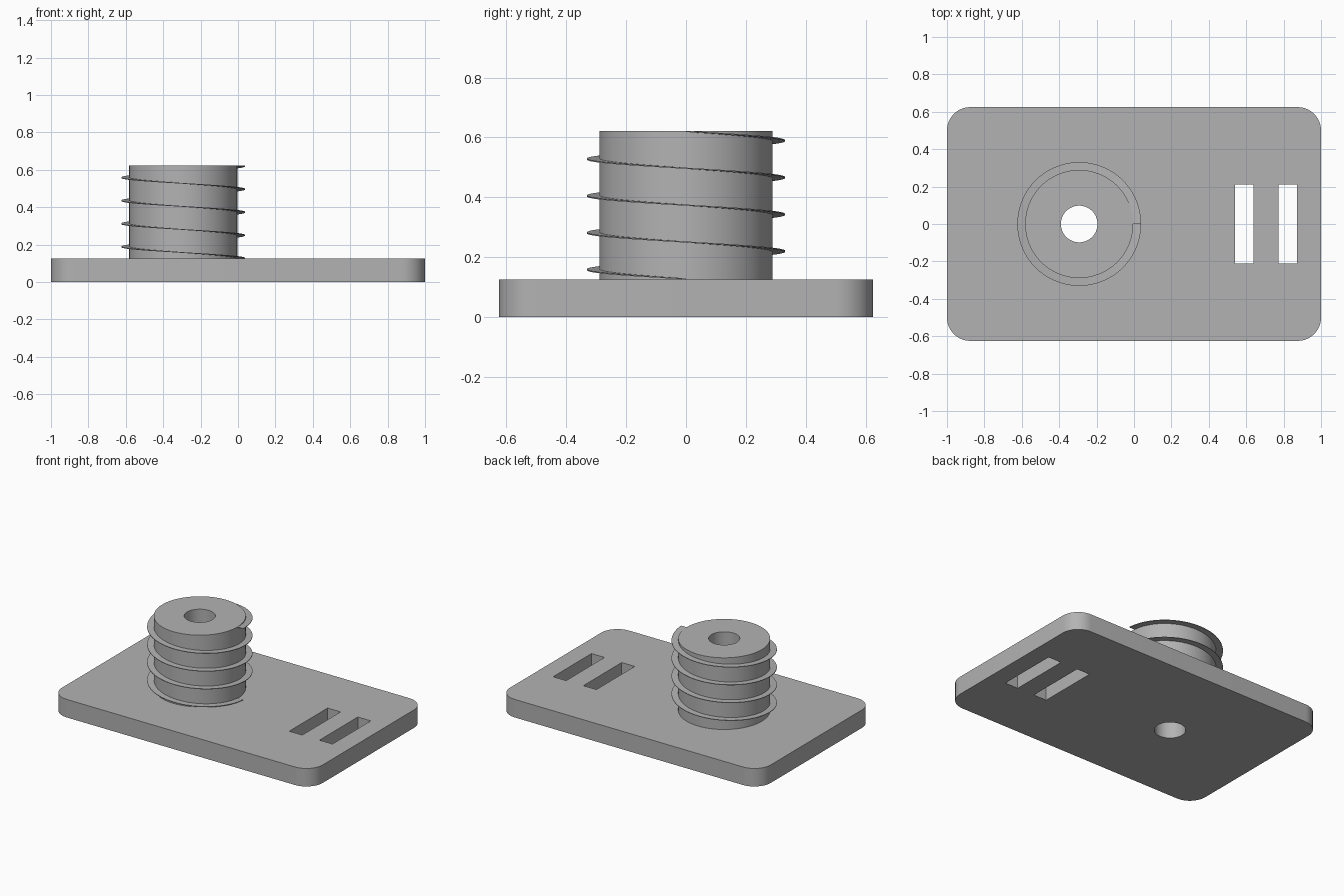
import bpy, bmesh, math
from mathutils import Matrix, Vector

default = bpy.data.objects.get("Cube")
if default:
    bpy.data.objects.remove(default, do_unlink=True)

PLATE_TOP, TOP = 0.125, 0.622
AXIS = Vector((-0.293, 0, 0))
POST_R, BORE_R, THREAD_R = 0.289, 0.098, 0.331
SEGMENTS, TURNS, THREAD_THICK = 72, 4, 0.004

grey = bpy.data.materials.new("plain grey")
grey.use_nodes = True
grey.diffuse_color = (0.45, 0.45, 0.45, 1)
grey.node_tree.nodes["Principled BSDF"].inputs["Base Color"].default_value = grey.diffuse_color


def add_object(name, bm):
    bmesh.ops.recalc_face_normals(bm, faces=bm.faces)
    mesh = bpy.data.meshes.new(name)
    bm.to_mesh(mesh)
    bm.free()
    mesh.materials.append(grey)
    obj = bpy.data.objects.new(name, mesh)
    bpy.context.collection.objects.link(obj)
    return obj


def box(bm, size, centre):
    matrix = Matrix.Translation(centre) @ Matrix.Diagonal((*size, 1))
    return bmesh.ops.create_cube(bm, size=1, matrix=matrix)


def sweep(name, profile, point, steps, closed):
    """Sweep a cross-section of (radius, height) pairs around the post axis."""
    bm = bmesh.new()
    rings = [[bm.verts.new(point(r, z, i)) for r, z in profile] for i in range(steps)]
    n = len(profile)
    for i in range(steps if closed else steps - 1):
        a, b = rings[i], rings[(i + 1) % steps]
        for j in range(n):
            bm.faces.new((a[j], a[(j + 1) % n], b[(j + 1) % n], b[j]))
    if not closed:
        bm.faces.new(rings[0])
        bm.faces.new(rings[-1])
    return add_object(name, bm)


def around(r, z, i, rise=0):
    angle = -math.tau * i / SEGMENTS
    return AXIS + Vector((r * math.cos(angle), r * math.sin(angle), z + rise * i))


# Base plate with rounded vertical corners
bm = bmesh.new()
box(bm, (2, 1.25, PLATE_TOP), (0, 0, PLATE_TOP / 2))
corners = [e for e in bm.edges if abs(e.verts[0].co.z - e.verts[1].co.z) > 0.1]
bmesh.ops.bevel(bm, geom=corners, offset=0.125, segments=10, profile=0.5, affect='EDGES')
plate = add_object("base_plate", bm)

# Cutter for the two strap slots and the bore
bm = bmesh.new()
for x in (0.59, 0.822):
    box(bm, (0.1, 0.42, 1), (x, 0, 0))
bmesh.ops.create_cone(bm, cap_ends=True, segments=SEGMENTS, radius1=BORE_R,
                      radius2=BORE_R, depth=1, matrix=Matrix.Translation(AXIS))
cutter = add_object("plate_cutter", bm)
cutter.hide_render = True
cut = plate.modifiers.new("openings", 'BOOLEAN')
cut.operation, cut.solver, cut.object = 'DIFFERENCE', 'EXACT', cutter
bpy.context.view_layer.objects.active = plate
bpy.ops.object.modifier_apply(modifier=cut.name)
bpy.data.objects.remove(cutter, do_unlink=True)

# Hollow post
post = sweep("post", [(BORE_R, PLATE_TOP), (POST_R, PLATE_TOP), (POST_R, TOP), (BORE_R, TOP)],
             around, SEGMENTS, True)

# Thin helical thread, climbing clockwise from the plate to the post top
steps = SEGMENTS * TURNS
rise = (TOP - PLATE_TOP - THREAD_THICK) / steps
low, high = PLATE_TOP, PLATE_TOP + THREAD_THICK
thread = sweep("thread", [(POST_R - 0.01, low), (THREAD_R, low), (THREAD_R, high), (POST_R - 0.01, high)],
               lambda r, z, i: around(r, z, i, rise), steps + 1, False)

# Smooth the round walls, keep the edges crisp
bpy.ops.object.select_all(action='DESELECT')
for obj in (plate, post, thread):
    obj.select_set(True)
bpy.context.view_layer.objects.active = plate
bpy.ops.object.shade_smooth_by_angle(angle=math.radians(30))
